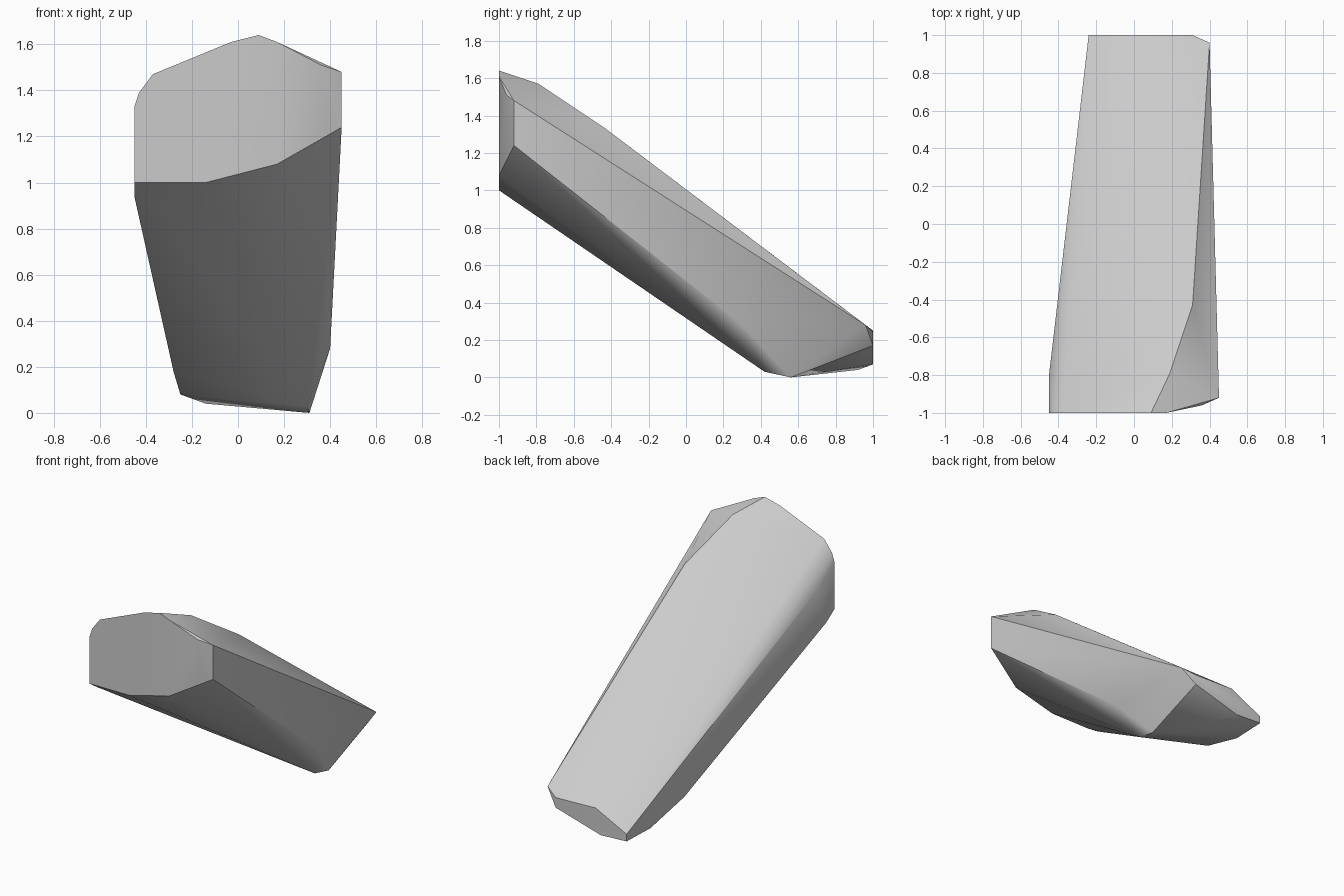
import bpy
import bmesh
import math

cube = bpy.data.objects.get("Cube")
if cube:
    bpy.data.objects.remove(cube, do_unlink=True)


def make_material(name, colour):
    """Plain flat material, shown in the viewport and in a render."""
    material = bpy.data.materials.new(name)
    material.use_nodes = True
    material.diffuse_color = colour
    shader = material.node_tree.nodes["Principled BSDF"]
    shader.inputs["Base Color"].default_value = colour
    shader.inputs["Roughness"].default_value = 0.8
    return material


def at_depth(y, outline):
    """Place an (x, z) outline on a plane of constant y."""
    return [(x, y, z) for x, z in outline]


def hull_object(name, corners, material, smooth_angle):
    """Wrap corner points in a convex skin with softly shaded facets."""
    bm = bmesh.new()
    for corner in corners:
        bm.verts.new(corner)
    result = bmesh.ops.convex_hull(bm, input=bm.verts[:])
    inside = [item for item in result["geom_interior"]
              if isinstance(item, bmesh.types.BMVert)]
    bmesh.ops.delete(bm, geom=inside, context="VERTS")
    bmesh.ops.recalc_face_normals(bm, faces=bm.faces[:])

    mesh = bpy.data.meshes.new(name)
    bm.to_mesh(mesh)
    bm.free()
    mesh.materials.append(material)
    obj = bpy.data.objects.new(name, mesh)
    bpy.context.collection.objects.link(obj)

    bpy.ops.object.select_all(action="DESELECT")
    obj.select_set(True)
    bpy.context.view_layer.objects.active = obj
    bpy.ops.object.shade_smooth_by_angle(angle=math.radians(smooth_angle))
    return obj


# Upright cut face at the high end
front_face = at_depth(-1, [
    (-.45, 1), (-.45, 1.33), (-.43, 1.39), (-.37, 1.47), (-.03, 1.61),
    (.09, 1.64), (.17, 1.61), (.17, 1.08), (-.14, 1),
])

# Chamfered right edge beside the cut face
front_chamfer = [
    (.36, -.96, 1.51), (.45, -.92, 1.48),
    (.45, -.92, 1.24), (.39, -.94, 1.23),
]

# Shoulders along the sloping slab
shoulders = [
    (.19, -.79, 1.57), (.31, -.43, 1.33),
    (-.45, -.8, 1.2), (-.45, -.91, .94),
]

# Belly resting on the ground
belly = [
    (.4, .3, .28), (.3, .42, .03), (.31, .56, 0),
    (-.28, .42, .18), (-.25, .75, .08), (-.14, .92, .04),
]

# Small blunt face at the low end
rear_face = at_depth(1, [
    (-.24, .08), (-.24, .13), (0, .25), (.31, .24), (.31, .17), (-.04, .07),
])
rear_corner = [(.4, .96, .28)]

stone_grey = make_material("stone grey", (.6, .6, .6, 1))
corners = (front_face + front_chamfer + shoulders
           + belly + rear_face + rear_corner)
hull_object("rock_slab", corners, stone_grey, 30)
